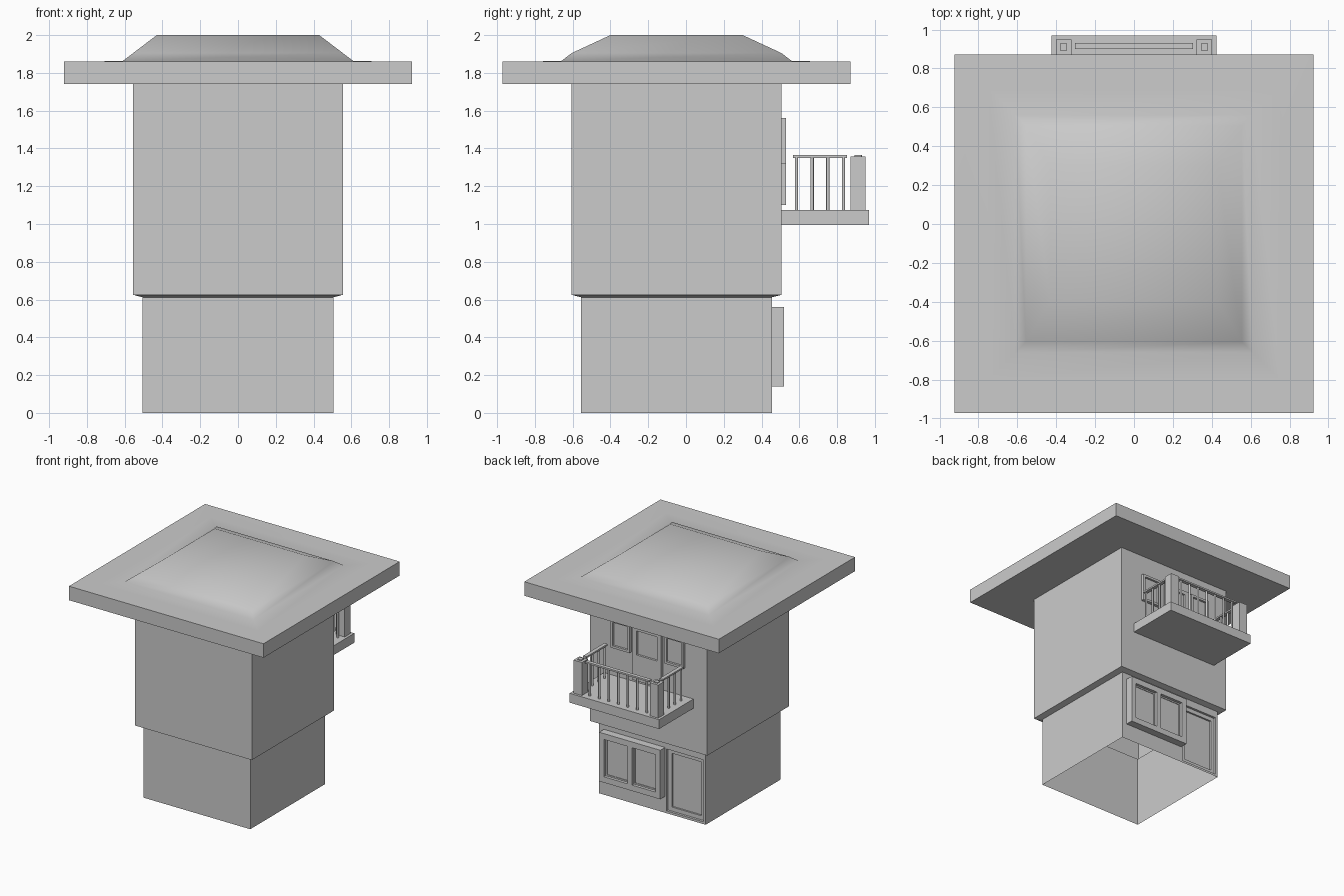
import bpy, bmesh, math

if "Cube" in bpy.data.objects:
    bpy.data.objects.remove(bpy.data.objects["Cube"])

CY = -0.05  # centre line of the house in y


def finish(bm, name, smooth=None):
    me = bpy.data.meshes.new(name)
    bm.to_mesh(me)
    bm.free()
    ob = bpy.data.objects.new(name, me)
    bpy.context.collection.objects.link(ob)
    if smooth:
        bpy.ops.object.select_all(action='DESELECT')
        ob.select_set(True)
        bpy.context.view_layer.objects.active = ob
        bpy.ops.object.shade_smooth_by_angle(angle=math.radians(smooth))
    return ob


def loft(bm, loops, cap=False):
    """Bridge a series of four-point loops, optionally closing the last."""
    rings = [[bm.verts.new(p) for p in l] for l in loops]
    for a, b in zip(rings, rings[1:]):
        for i in range(4):
            j = (i + 1) % 4
            bm.faces.new((a[i], a[j], b[j], b[i]))
    if cap:
        bm.faces.new(rings[-1])


def flat(hx, hy, z):
    """Horizontal rectangle around the house centre."""
    return [(-hx, CY - hy, z), (hx, CY - hy, z), (hx, CY + hy, z), (-hx, CY + hy, z)]


def upright(x0, x1, z0, z1, y, d=0.0):
    """Rectangle facing the back (+y), shrunk by d."""
    x0, x1, z0, z1 = x0 + d, x1 - d, z0 + d, z1 - d
    return [(x1, y, z0), (x0, y, z0), (x0, y, z1), (x1, y, z1)]


def box(bm, x0, x1, y0, y1, z0, z1):
    loops = [[(x0, y0, z), (x1, y0, z), (x1, y1, z), (x0, y1, z)] for z in (z0, z1)]
    loft(bm, loops, True)
    bm.verts.ensure_lookup_table()
    bm.faces.new(list(reversed(bm.verts[-8:-4])))


# Ground storey: three open-bottomed walls and a back wall with recessed door
bm = bmesh.new()
loft(bm, [flat(.505, .505, 0), flat(.505, .505, .615)])
bm.faces.ensure_lookup_table()
bmesh.ops.delete(bm, geom=[bm.faces[2]], context='FACES_ONLY')
door = (-.485, -.135, .02, .55)
loft(bm, [upright(-.505, .505, 0, .615, .455),
          upright(*door, .455), upright(*door, .435),
          upright(*door, .435, .035), upright(*door, .42, .035)], True)
bmesh.ops.remove_doubles(bm, verts=bm.verts, dist=1e-5)
finish(bm, "ground_storey")

# Upper storey, slightly overhanging
bm = bmesh.new()
loft(bm, [flat(.505, .505, .612), flat(.555, .555, .625), flat(.555, .555, 1.74)])
finish(bm, "upper_storey")

# Roof slab with soft raised hip
bm = bmesh.new()
loft(bm, [flat(.555, .555, 1.74), flat(.922, .922, 1.74), flat(.922, .922, 1.86),
          flat(.75, .75, 1.861), flat(.61, .61, 1.863), flat(.555, .555, 1.905),
          flat(.43, .35, 2.0)], True)
finish(bm, "roof", 60)

# Ground floor projecting double window
bm = bmesh.new()
w = (-.12, .46, .14, .56)
loft(bm, [upright(*w, .455), upright(*w, .52)])
mid = (w[0] + w[1]) / 2
for x0, x1, a, b in ((w[0], mid, .045, .022), (mid, w[1], .022, .045)):
    pane = (x0 + a, x1 - b, w[2] + .05, w[3] - .05)
    loft(bm, [upright(x0, x1, w[2], w[3], .52), upright(*pane, .52),
              upright(*pane, .495), upright(*pane, .495, .012),
              upright(*pane, .49, .012)], True)
finish(bm, "ground_window")

# Balcony side windows
for name, x0 in (("upper_window_left", -.345), ("upper_window_right", .165)):
    bm = bmesh.new()
    w = (x0, x0 + .18, 1.32, 1.56)
    loft(bm, [upright(*w, .505), upright(*w, .53), upright(*w, .53, .02),
              upright(*w, .512, .02)], True)
    finish(bm, name)

# Balcony door with upper glass pane
bm = bmesh.new()
d = (-.135, .135, 1.10, 1.56)
glass = (-.11, .11, 1.31, 1.54)
loft(bm, [upright(*d, .505), upright(*d, .53), upright(*glass, .53),
          upright(*glass, .53, .012), upright(*glass, .512, .012)], True)
finish(bm, "balcony_door")

# Balcony floor
bm = bmesh.new()
box(bm, -.424, .424, .505, .97, .995, 1.075)
finish(bm, "balcony_floor")

# Corner posts with small caps
bm = bmesh.new()
for s in (-1, 1):
    c = s * .362
    box(bm, c - .04, c + .04, .87, .95, 1.075, 1.358)
    box(bm, c - .018, c + .018, .892, .928, 1.358, 1.366)
finish(bm, "balcony_posts")

# Handrails
bm = bmesh.new()
box(bm, -.303, .303, .9, .932, 1.35, 1.364)
for s in (-1, 1):
    box(bm, s * .362 - .016, s * .362 + .016, .567, .852, 1.35, 1.364)
finish(bm, "balcony_handrails")

# Balusters
bm = bmesh.new()
spots = [(-.27 + .09 * i, .916) for i in range(7)]
spots += [(s * .362, .585 + .083 * i) for s in (-1, 1) for i in range(4)]
for x, y in spots:
    r = bmesh.ops.create_cone(bm, segments=8, radius1=.009, radius2=.009, depth=.275)
    bmesh.ops.translate(bm, verts=r['verts'], vec=(x, y, 1.2125))
finish(bm, "balcony_balusters", 50)
